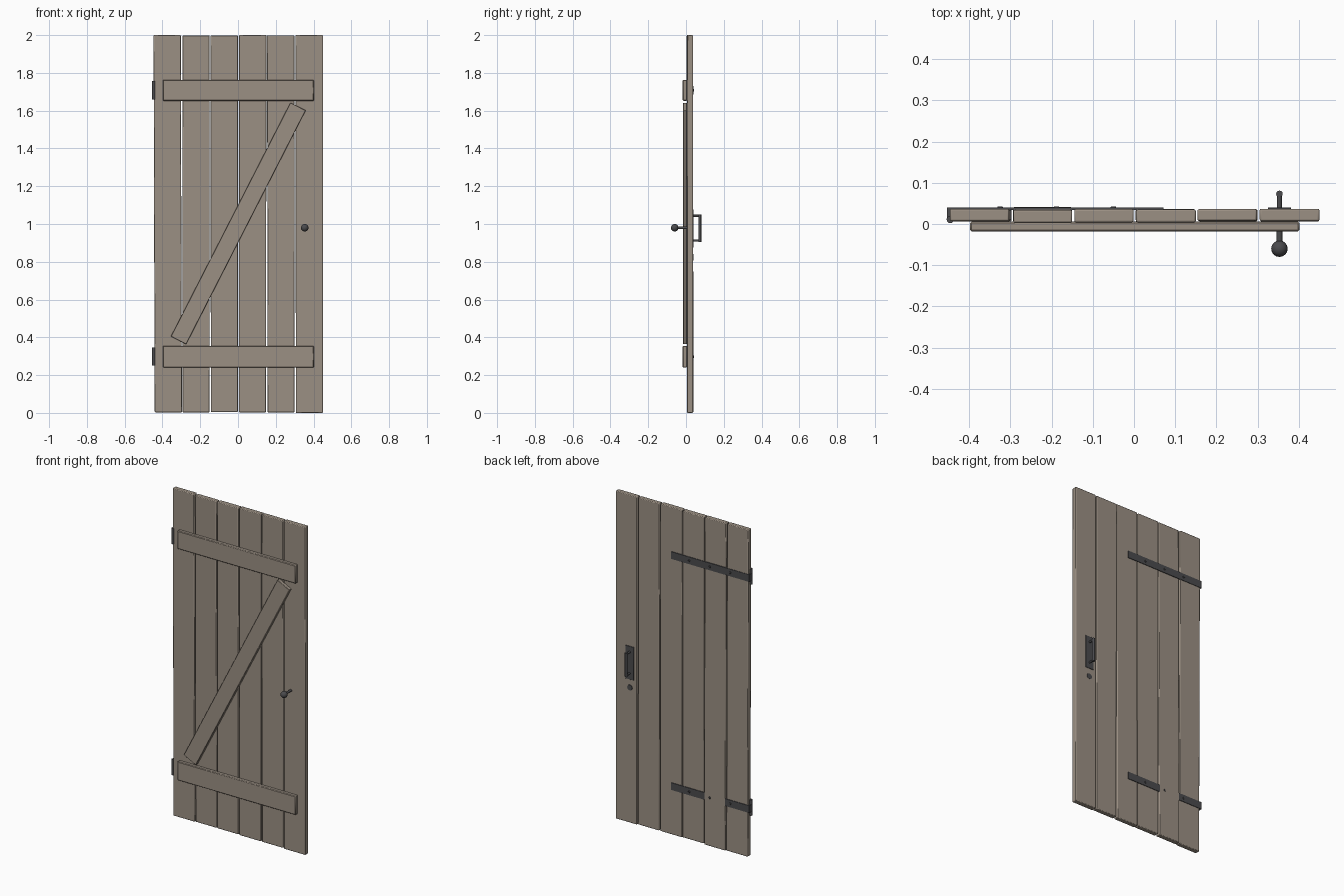
import bpy, bmesh, math
from mathutils import Matrix, Vector

if "Cube" in bpy.data.objects:
    bpy.data.objects.remove(bpy.data.objects["Cube"])


def material(name, rgb):
    m = bpy.data.materials.new(name)
    m.diffuse_color = (*rgb, 1)
    m.use_nodes = True
    m.node_tree.nodes["Principled BSDF"].inputs["Base Color"].default_value = m.diffuse_color
    return m


WOOD = material("weathered_wood", (0.33, 0.28, 0.23))
IRON = material("dark_iron", (0.07, 0.07, 0.075))


def finish(name, bm, mat, bevel=0, segments=1):
    me = bpy.data.meshes.new(name)
    bm.to_mesh(me)
    bm.free()
    ob = bpy.data.objects.new(name, me)
    bpy.context.collection.objects.link(ob)
    me.materials.append(mat)
    if bevel:
        mod = ob.modifiers.new("bevel", 'BEVEL')
        mod.width = bevel
        mod.segments = segments
    bpy.ops.object.select_all(action='DESELECT')
    ob.select_set(True)
    bpy.context.view_layer.objects.active = ob
    bpy.ops.object.shade_smooth_by_angle(angle=math.radians(40))
    return ob


def box(name, x, y, z, mat, bevel=0):
    bm = bmesh.new()
    size = [b - a for a, b in (x, y, z)]
    centre = Vector([(a + b) / 2 for a, b in (x, y, z)])
    bmesh.ops.create_cube(bm, size=1, matrix=Matrix.Translation(centre) @ Matrix.Diagonal((*size, 1)))
    return finish(name, bm, mat, bevel)


def rod(name, a, b, radius, mat, sides=12, bevel=0):
    a, b = Vector(a), Vector(b)
    d = b - a
    turn = d.to_track_quat('Z', 'Y').to_matrix().to_4x4()
    bm = bmesh.new()
    bmesh.ops.create_cone(bm, cap_ends=True, segments=sides, radius1=radius, radius2=radius,
                          depth=d.length, matrix=Matrix.Translation((a + b) / 2) @ turn)
    return finish(name, bm, mat, bevel)


def plank(name, top, bottom, z):
    # each end is (x0, x1, y0, y1), so planks can lean slightly
    bm = bmesh.new()
    bmesh.ops.create_cube(bm, size=1)
    for v in bm.verts:
        x0, x1, y0, y1 = top if v.co.z > 0 else bottom
        v.co = (x1 if v.co.x > 0 else x0, y1 if v.co.y > 0 else y0, z[1] if v.co.z > 0 else z[0])
    return finish(name, bm, WOOD, 0.004, 2)


# Six uneven vertical planks
planks = [
    ((-0.447, -0.303, 0.007, 0.037), (-0.441, -0.297, 0.006, 0.036), (0.003, 2.0)),
    ((-0.293, -0.150, 0.003, 0.034), (-0.294, -0.150, 0.010, 0.041), (0.003, 1.998)),
    ((-0.145, -0.001, 0.004, 0.036), (-0.144, -0.001, 0.006, 0.036), (0.005, 1.998)),
    ((0.005, 0.150, 0.004, 0.035), (0.004, 0.149, 0.006, 0.036), (0.003, 2.0)),
    ((0.154, 0.298, 0.008, 0.036), (0.157, 0.300, 0.006, 0.036), (0.003, 1.999)),
    ((0.305, 0.450, 0.007, 0.037), (0.306, 0.450, 0.006, 0.037), (0.0, 2.0)),
]
for i, p in enumerate(planks):
    plank(f"plank_{i + 1}", *p)

# Cross battens on the front
box("upper_batten", (-0.398, 0.402), (-0.018, 0.006), (1.652, 1.763), WOOD, 0.004)
box("lower_batten", (-0.398, 0.402), (-0.018, 0.006), (0.240, 0.355), WOOD, 0.004)

# Diagonal brace
start, end = Vector((-0.315, 0, 0.384)), Vector((0.318, 0, 1.622))
length = (end - start).length
brace = box("diagonal_brace", (-0.0455, 0.0455), (-0.0105, 0.0105), (-length / 2, length / 2), WOOD, 0.002)
mid = (start + end) / 2
brace.location = (mid.x, -0.0055, mid.z)
brace.rotation_euler.y = math.atan2(end.x - start.x, end.z - start.z)

# Strap hinges with barrel and rivets
for side, z in (("upper", 1.708), ("lower", 0.298)):
    box(f"{side}_hinge_strap", (-0.452, 0.072), (0.034, 0.0395), (z - 0.022, z + 0.022), IRON)
    box(f"{side}_hinge_leaf", (-0.454, -0.446), (0.010, 0.0395), (z - 0.022, z + 0.022), IRON)
    rod(f"{side}_hinge_barrel", (-0.446, 0.011, z - 0.048), (-0.446, 0.011, z + 0.048), 0.009, IRON)
    for i, x in enumerate((-0.325, -0.188, -0.05)):
        rod(f"{side}_hinge_rivet_{i + 1}", (x, 0.036, z), (x, 0.043, z), 0.007, IRON, 10, 0.002)

# Knob and stem on the front
KX = 0.353
rod("knob_stem", (KX, 0.03, 0.98), (KX, -0.055, 0.98), 0.007, IRON)
bm = bmesh.new()
bmesh.ops.create_uvsphere(bm, u_segments=16, v_segments=10, radius=0.02,
                          matrix=Matrix.Translation((KX, -0.06, 0.98)))
finish("knob", bm, IRON)

# Pull handle, back plate and keyhole cover on the back
box("handle_plate", (KX - 0.028, KX + 0.028), (0.034, 0.040), (0.875, 1.078), IRON, 0.001)
for side, z in (("lower", 0.913), ("upper", 1.043)):
    rod(f"handle_{side}_post", (KX, 0.036, z), (KX, 0.075, z), 0.006, IRON)
rod("handle_grip", (KX, 0.073, 0.905), (KX, 0.073, 1.051), 0.008, IRON)
rod("keyhole_cover", (KX, 0.034, 0.825), (KX, 0.039, 0.825), 0.017, IRON, 16)
